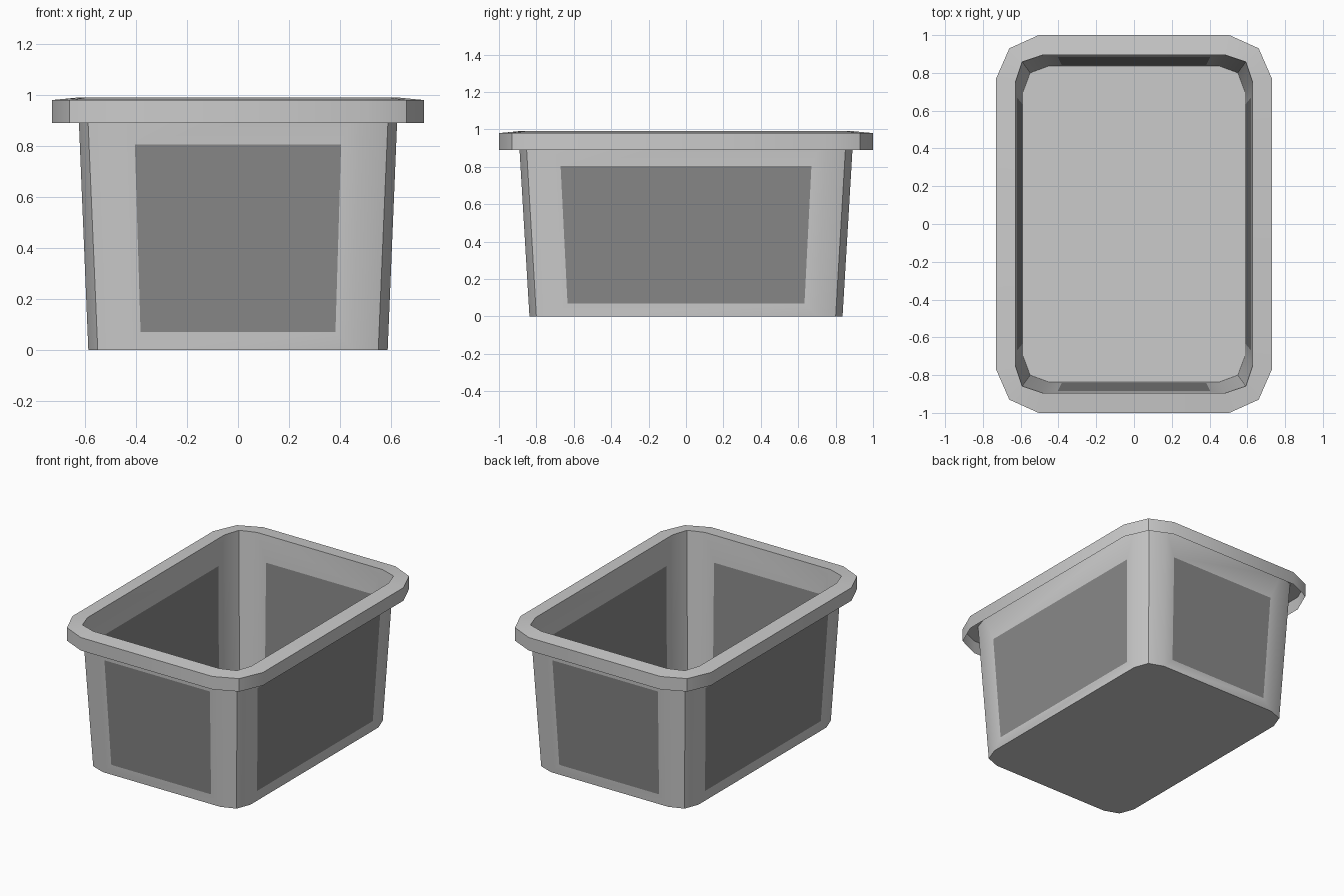
import bpy, bmesh, math
from mathutils import Vector

if "Cube" in bpy.data.objects:
    bpy.data.objects.remove(bpy.data.objects["Cube"])


def ring(z, side, mid, end):
    """Rounded-rectangle loop, counter-clockwise, three points per corner."""
    quad = [side, mid, end]
    pts = []
    for sx, sy in ((1, 1), (-1, 1), (-1, -1), (1, -1)):
        order = quad if sx * sy > 0 else quad[::-1]
        pts += [Vector((sx * x, sy * y, z)) for x, y in order]
    return pts


def make_object(name, faces, material=None):
    bm = bmesh.new()
    for f in faces:
        bm.faces.new([bm.verts.new(p) for p in f])
    bmesh.ops.remove_doubles(bm, verts=bm.verts, dist=1e-5)
    mesh = bpy.data.meshes.new(name)
    bm.to_mesh(mesh)
    bm.free()
    obj = bpy.data.objects.new(name, mesh)
    bpy.context.collection.objects.link(obj)
    if material:
        mesh.materials.append(material)
    bpy.ops.object.select_all(action='DESELECT')
    obj.select_set(True)
    bpy.context.view_layer.objects.active = obj
    bpy.ops.object.shade_smooth_by_angle(angle=math.radians(30))
    return obj


def band(lower, upper):
    n = len(lower)
    return [(lower[i], lower[(i + 1) % n], upper[(i + 1) % n], upper[i]) for i in range(n)]


TOP = 0.99
base = ring(0, (0.587, 0.70), (0.55, 0.80), (0.45, 0.837))
mouth = ring(TOP, (0.628, 0.75), (0.592, 0.858), (0.48, 0.896))
lip = ring(0.98, (0.73, 0.77), (0.66, 0.93), (0.505, 1.0))
skirt = [Vector((p.x, p.y, 0.89)) for p in lip]

# Tapered walls: flat sides become frames around a panel, corners stay plain
body, panels = [base[::-1]], []
for i, quad in enumerate(band(base, mouth)):
    if i % 3 != 2:
        body.append(quad)
        continue
    a, b, c, d = quad
    along = (b - a).normalized() * 0.07
    lo, hi = 0.07 / TOP, 0.805 / TOP
    inner = [a.lerp(d, lo) + along, b.lerp(c, lo) - along,
             b.lerp(c, hi) - along, a.lerp(d, hi) + along]
    body += band(quad, inner)
    panels.append(inner)

dark = bpy.data.materials.new("dark_grey")
dark.diffuse_color = (0.25, 0.25, 0.25, 1)
dark.use_nodes = True
dark.node_tree.nodes["Principled BSDF"].inputs["Base Color"].default_value = dark.diffuse_color

make_object("tub_body", body)
make_object("side_panels", panels, dark)

# Overhanging rim with an open underside
make_object("rim", band(skirt, lip) + band(lip, mouth))
